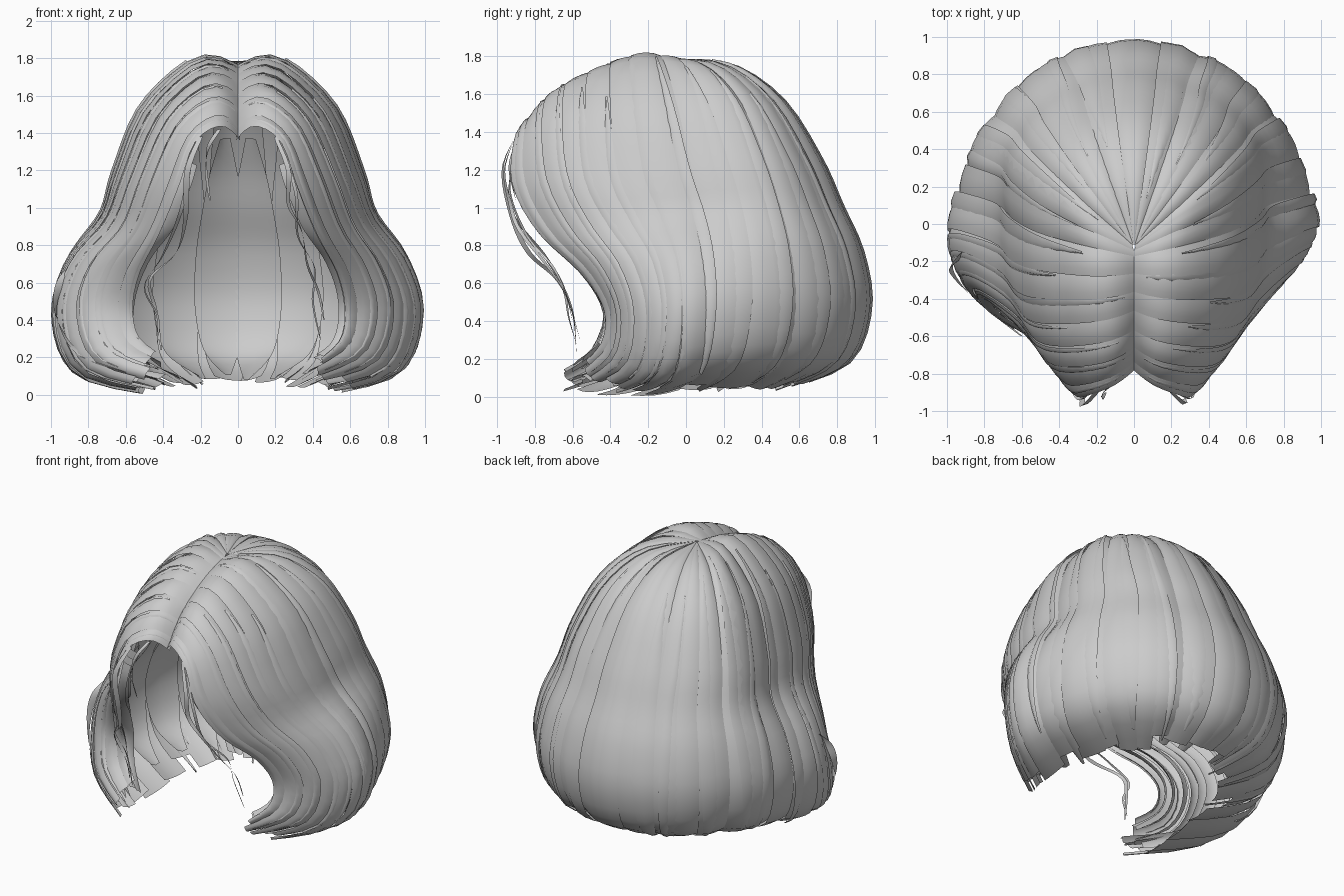
import bpy, bmesh, math, random
from mathutils import Vector as V

if "Cube" in bpy.data.objects:
    bpy.data.objects.remove(bpy.data.objects["Cube"])

random.seed(7)

# guide strands of the front half, root to tip, from face edge to ear
FRONT = [
    [(-.01, -.77, 1.36), (.09, -.83, 1.42), (.21, -.89, 1.34), (.29, -.90, 1.12), (.39, -.77, .88),
     (.51, -.54, .67), (.56, -.41, .47), (.53, -.42, .29), (.38, -.54, .17)],
    [(-.01, -.62, 1.55), (.13, -.68, 1.60), (.32, -.71, 1.45), (.46, -.68, 1.15), (.56, -.55, .89),
     (.69, -.39, .69), (.76, -.30, .46), (.68, -.33, .21), (.38, -.50, .09)],
    [(-.01, -.40, 1.69), (.17, -.44, 1.72), (.42, -.45, 1.50), (.57, -.42, 1.16), (.67, -.30, .91),
     (.83, -.17, .69), (.91, -.12, .42), (.80, -.18, .14), (.42, -.42, .04)],
    [(-.01, -.20, 1.76), (.20, -.18, 1.79), (.49, -.12, 1.54), (.64, -.05, 1.19), (.71, .02, .96),
     (.88, .07, .72), (.95, .08, .44), (.84, .03, .15), (.46, -.15, .03)],
]
# radius and height of the back strands, swept round the crown
BACK = [(.01, 1.78), (.30, 1.755), (.54, 1.57), (.70, 1.26), (.77, 1.01),
        (.88, .76), (.92, .47), (.81, .19), (.47, .05)]


def back_guide(deg):
    a = math.radians(deg)
    return [(r * math.sin(a), -.12 + .17 * min(1, i / 4) + r * math.cos(a), z)
            for i, (r, z) in enumerate(BACK)]


def catmull(pts, t):
    n = len(pts) - 1
    t = max(0, min(n, t))
    i = min(int(t), n - 1)
    f = t - i
    a, b, c, d = (V(pts[max(0, min(n, k))]) for k in (i - 1, i, i + 1, i + 2))
    return .5 * (2 * b + (c - a) * f + (2 * a - 5 * b + 4 * c - d) * f * f
                 + (3 * b - a - 3 * c + d) * f ** 3)


RIGHT = [[V(p) for p in g] for g in FRONT + [back_guide(d) for d in (60, 30, 0, -30)]]
LEFT = [[p.copy() for p in g] for g in RIGHT]
# the left side is swept a little further forward near the tips
for g in (1, 2):
    for i, s in zip(range(5, 9), (.02, .07, .14, .15)):
        LEFT[g][i] += V((.03, -s, 0))


def surface(guides, u, v, off=0):
    def at(a, b):
        return catmull([catmull(g, b) for g in guides], a)
    p = at(u, v)
    if off:
        u1, v1 = max(.05, u), min(7.9, max(.4, v))
        dv = at(u1, v1 + .05) - at(u1, v1 - .05)
        du = at(u1 + .05, v1) - at(u1 - .05, v1)
        p += dv.cross(du).normalized() * off
    return p


def make_grid(name, rows):
    bm = bmesh.new()
    vs = [[bm.verts.new(p) for p in r] for r in rows]
    for r0, r1 in zip(vs, vs[1:]):
        for j in range(len(r0) - 1):
            bm.faces.new((r0[j], r0[j + 1], r1[j + 1], r1[j]))
    me = bpy.data.meshes.new(name)
    bm.to_mesh(me)
    bm.free()
    me.shade_smooth()
    ob = bpy.data.objects.new(name, me)
    bpy.context.collection.objects.link(ob)


def lock(name, side, u0, u1, v0, v1, lift, tilt=0, taper=0, drift=0, cols=4, n=26):
    """A card of hair following the head surface between two guide positions."""
    guides = RIGHT if side > 0 else LEFT
    rows = []
    for i in range(n + 1):
        f = i / n
        v = v0 + (v1 - v0) * f
        mid = (u0 + u1) / 2 + drift * f
        half = (u1 - u0) / 2 * (1 - taper * abs(2 * f - 1) ** 3)
        row = []
        for j in range(cols + 1):
            s = 2 * j / cols - 1
            grow = min(1, v / 1.2)
            p = surface(guides, max(0, min(6.3, mid + half * s)), v,
                        (lift + tilt * s + .012 * (1 - s * s)) * grow + .001)
            row.append(V((p.x * side, p.y, max(p.z, .005))))
        rows.append(row)
    make_grid(name, rows)


def wisp(name, pts, width):
    """A thin loose strand tapering to both ends."""
    n = 28
    rows = []
    for i in range(n + 1):
        f = i / n
        p = catmull(pts, f * (len(pts) - 1))
        w = width * (.15 + .85 * math.sin(math.pi * min(1, .15 + .85 * f)))
        d = V((math.cos(3 * f), math.sin(3 * f) * .6, .1)) * w / 2
        rows.append([p - d, p, p + d])
    make_grid(name, rows)


for side, tag in ((1, "right"), (-1, "left")):
    # main overlapping cards, front section raised over the back section
    edges = [0, .45, .9, 1.35, 1.8, 2.25, 2.7, 3.15, 3.5, 3.85, 4.2, 4.55, 4.9, 5.25, 5.65, 6.02]
    for k, (a, b) in enumerate(zip(edges, edges[1:])):
        front = b < 3.2
        lock(f"{tag}_main_lock_{k}", side, a - (.06 if a else 0), b + .05, 0,
             random.uniform(7.5, 8), .02 if front else 0,
             random.uniform(.008, .016) * (-1 if front or k % 3 == 0 else 1))
    # narrow locks lying on top
    for k in range(12):
        u = .25 + k * .47
        w = random.uniform(.08, .16)
        lock(f"{tag}_top_lock_{k}", side, u - w, u + w, random.uniform(.3, 2),
             random.uniform(7, 8), .024 if u < 3.2 else .008, .006, .8, random.uniform(-.2, .2), 2)
    # inner locks curling around the face
    for k in range(7):
        u = .15 + k * .28
        lock(f"{tag}_inner_lock_{k}", side, u - .15, u + .15, 2.5, random.uniform(7.5, 8),
             -.03 - .02 * (k % 3), .025, .5, random.uniform(-.15, .1), 2)
    # inner lining strips hanging behind the neck
    for k in range(7):
        u = 2.6 + k * .53
        lock(f"{tag}_lining_lock_{k}", side, u - .3, u + .3, 2.6, random.uniform(7.4, 7.9),
             -.035, .01, .7, 0, 2)

# loose curls beside the face
wisp("right_face_wisp", [(.20, -.9, 1.38), (.27, -.96, 1.2), (.27, -.93, 1.02), (.34, -.88, .88),
                         (.37, -.74, .7), (.43, -.64, .55), (.46, -.6, .4)], .035)
wisp("right_thin_wisp", [(.24, -.91, 1.3), (.31, -.93, 1.08), (.32, -.84, .85), (.41, -.7, .68),
                         (.40, -.62, .5), (.44, -.56, .3)], .025)
wisp("left_face_wisp", [(-.2, -.9, 1.38), (-.27, -.97, 1.2), (-.28, -.92, .95), (-.33, -.83, .76),
                        (-.47, -.68, .62), (-.44, -.6, .45), (-.41, -.58, .24)], .045)
wisp("left_thin_wisp", [(-.25, -.91, 1.28), (-.3, -.93, 1.0), (-.4, -.75, .75), (-.5, -.65, .58),
                        (-.43, -.62, .42), (-.43, -.58, .28)], .03)
wisp("left_short_wisp", [(-.1, -.84, 1.42), (-.16, -.9, 1.32), (-.17, -.93, 1.2), (-.15, -.9, 1.04)], .035)
# stray flick on the left side
wisp("left_side_flick", [(-.85, -.1, .72), (-.95, -.2, .6), (-.97, -.26, .42), (-.85, -.4, .22),
                         (-.6, -.6, .12)], .07)
